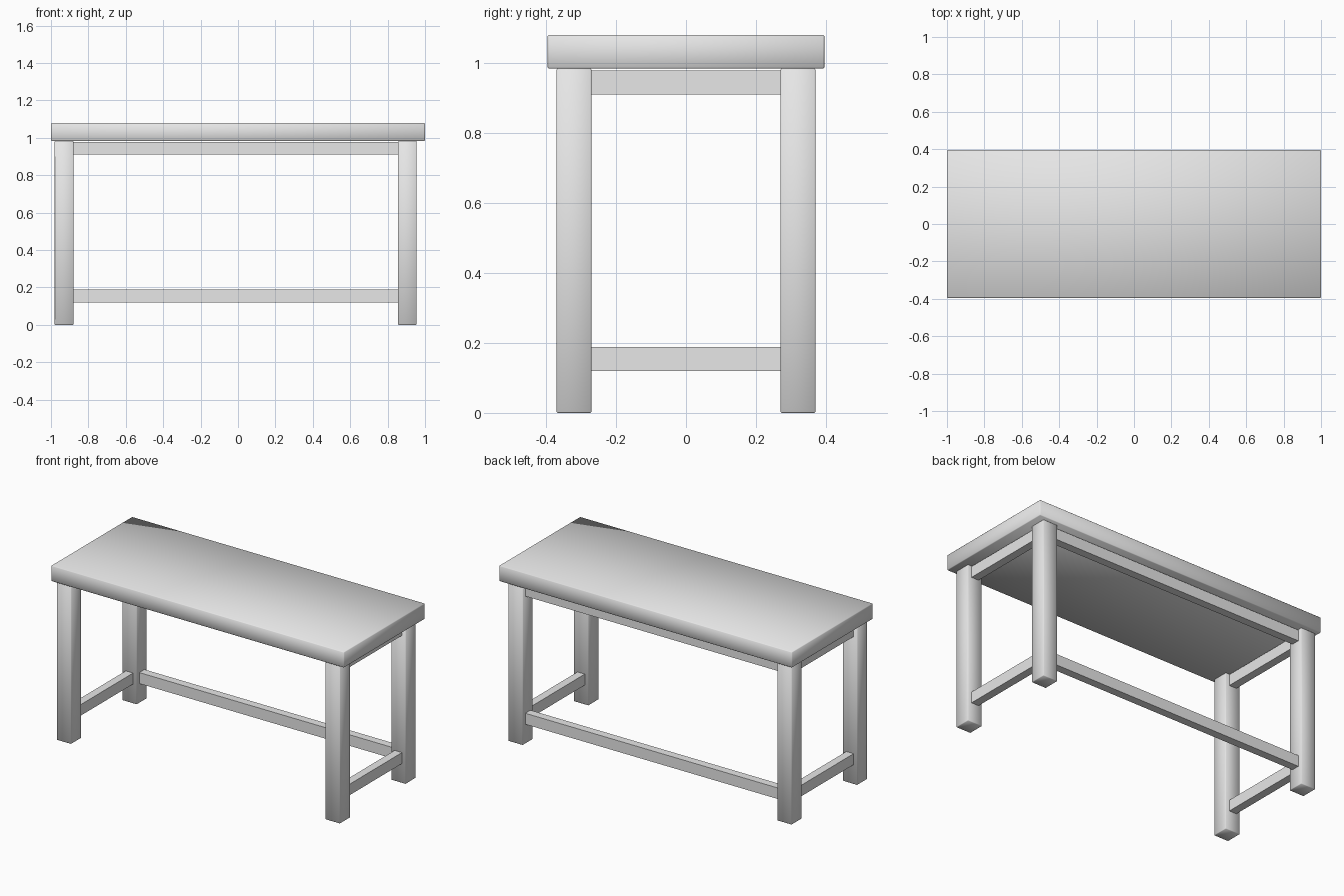
import bpy

cube = bpy.data.objects.get("Cube")
if cube:
    bpy.data.objects.remove(cube, do_unlink=True)

grey = bpy.data.materials.new("light_grey")
grey.use_nodes = True
COLOUR = (0.8, 0.8, 0.8, 1)
grey.diffuse_color = COLOUR
grey.node_tree.nodes["Principled BSDF"].inputs["Base Color"].default_value = COLOUR


def box(name, x, y, z, bevel=0):
    """Box from (min, max) spans, optionally with softened edges."""
    spans = (x, y, z)
    bpy.ops.mesh.primitive_cube_add(size=1, location=[(a + b) / 2 for a, b in spans])
    ob = bpy.context.object
    ob.name = ob.data.name = name
    ob.scale = [b - a for a, b in spans]
    bpy.ops.object.transform_apply(location=False, rotation=False, scale=True)
    ob.data.materials.append(grey)
    if bevel:
        mod = ob.modifiers.new("soft_edges", 'BEVEL')
        mod.width = bevel
        mod.segments = 1
        bpy.ops.object.shade_smooth()
    return ob


LEG = 0.1            # leg width
INSET = 0.025        # rail setback from the leg faces
LEFT, RIGHT = 0.855, -0.98   # lower x of the legs on each side
FRONT, BACK = -0.37, 0.27    # lower y of the legs on each side
TOP_Z = 0.983

# Table top
box("table_top", (-1, 1), (-0.395, 0.395), (TOP_Z, 1.08), bevel=0.004)

# Legs
for side, x in (("left", LEFT), ("right", RIGHT)):
    for end, y in (("front", FRONT), ("back", BACK)):
        box(f"{end}_{side}_leg", (x, x + LEG), (y, y + LEG), (0, TOP_Z), bevel=0.003)

# Rails: both sides and the back, low and high; the front stays open
for level, z in (("lower", (0.12, 0.188)), ("upper", (0.91, 0.978))):
    for side, x in (("left", LEFT), ("right", RIGHT)):
        box(f"{level}_{side}_rail", (x + INSET, x + LEG - INSET), (FRONT + LEG, BACK), z)
    box(f"{level}_back_rail", (RIGHT + LEG, LEFT), (BACK + INSET, BACK + LEG - INSET), z)
